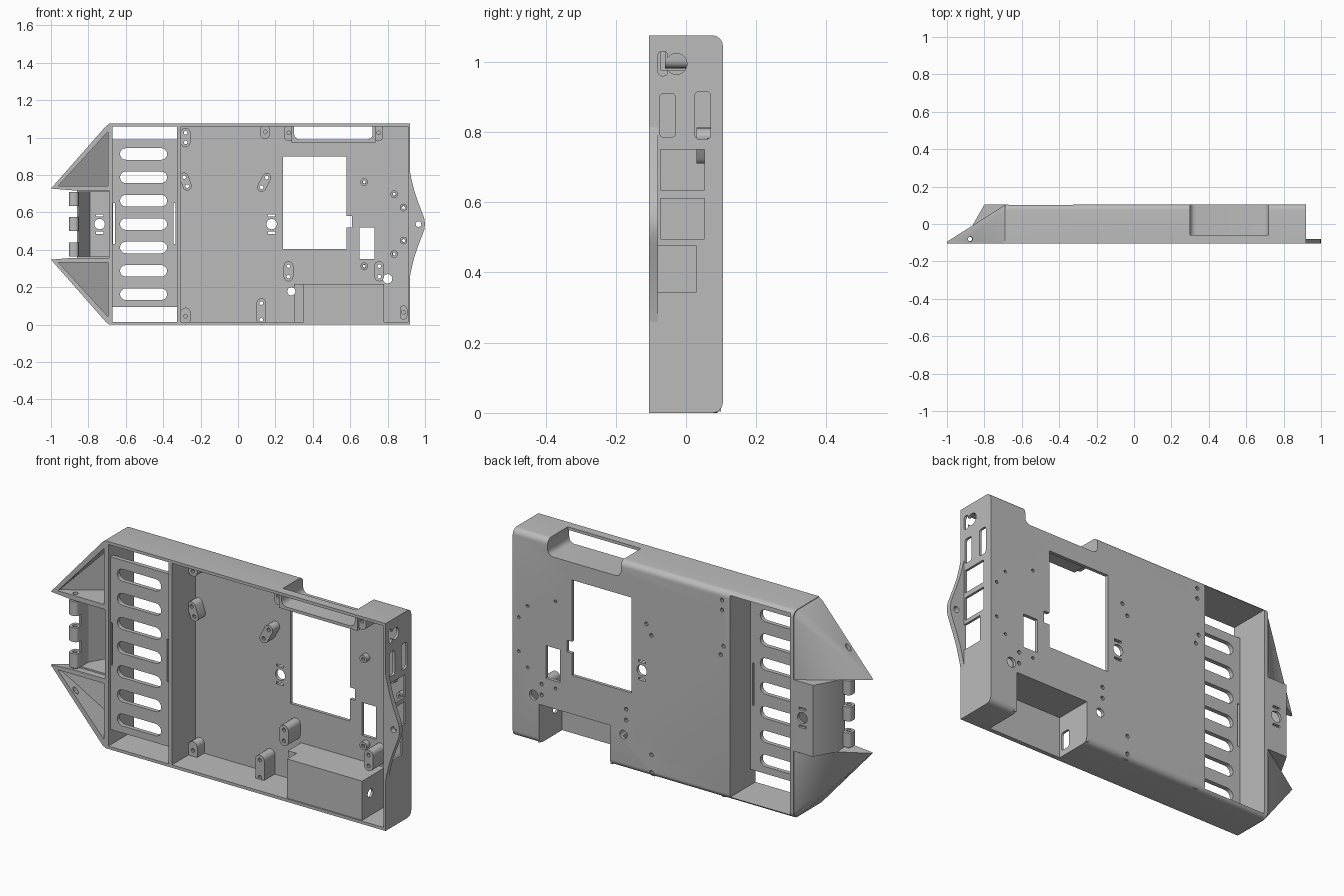
import bpy, bmesh, math
from mathutils import Vector

cube = bpy.data.objects.get("Cube")
if cube:
    bpy.data.objects.remove(cube)

grey = bpy.data.materials.new("plain grey")
grey.use_nodes = True
grey.diffuse_color = (0.5, 0.5, 0.5, 1)
grey.node_tree.nodes["Principled BSDF"].inputs["Base Color"].default_value = (0.5, 0.5, 0.5, 1)

F, B, MID = -0.105, 0.105, 0.5375   # front, back, mid height


def make(name, bm):
    bmesh.ops.recalc_face_normals(bm, faces=bm.faces)
    me = bpy.data.meshes.new(name)
    bm.to_mesh(me)
    bm.free()
    me.materials.append(grey)
    ob = bpy.data.objects.new(name, me)
    bpy.context.scene.collection.objects.link(ob)
    return ob


def prism(name, pts, axis, a, b):
    """Extrude a 2D outline along one axis from a to b."""
    place = {"x": lambda u, v, t: (t, u, v),
             "y": lambda u, v, t: (u, t, v),
             "z": lambda u, v, t: (u, v, t)}[axis]
    bm = bmesh.new()
    lo = [bm.verts.new(place(u, v, a)) for u, v in pts]
    hi = [bm.verts.new(place(u, v, b)) for u, v in pts]
    bm.faces.new(lo)
    bm.faces.new(hi[::-1])
    n = len(pts)
    for i in range(n):
        j = (i + 1) % n
        bm.faces.new((lo[i], lo[j], hi[j], hi[i]))
    return make(name, bm)


def hull(name, pts):
    bm = bmesh.new()
    for p in pts:
        bm.verts.new(p)
    bmesh.ops.convex_hull(bm, input=bm.verts)
    return make(name, bm)


def rect(u0, u1, v0, v1, r=0.0, steps=5):
    if r == 0:
        return [(u0, v0), (u1, v0), (u1, v1), (u0, v1)]
    pts = []
    for k, (cu, cv) in enumerate([(u1 - r, v1 - r), (u0 + r, v1 - r),
                                  (u0 + r, v0 + r), (u1 - r, v0 + r)]):
        for s in range(steps + 1):
            t = math.pi / 2 * (k + s / steps)
            pts.append((cu + r * math.cos(t), cv + r * math.sin(t)))
    return pts


def circle(u, v, r, n=20):
    return [(u + r * math.cos(2 * math.pi * i / n), v + r * math.sin(2 * math.pi * i / n))
            for i in range(n)]


def capsule(u, v, du, dv, r, n=8):
    """Pill outline between centre - (du, dv) and centre + (du, dv)."""
    a = math.atan2(dv, du)
    return [(u + s * du + r * math.cos(a + t), v + s * dv + r * math.sin(a + t))
            for s, base in ((1, -math.pi / 2), (-1, math.pi / 2))
            for t in [base + math.pi * i / n for i in range(n + 1)]]


def box(name, x0, x1, y0, y1, z0, z1):
    return prism(name, rect(x0, x1, z0, z1), "y", y0, y1)


def through(pts, y0=-0.3, y1=0.3):
    return prism("cutter", pts, "y", y0, y1)


def cut(ob, cutters):
    for c in cutters:
        c.hide_render = True
        m = ob.modifiers.new("cut", "BOOLEAN")
        m.operation, m.solver, m.object = "DIFFERENCE", "EXACT", c
    me = bpy.data.meshes.new_from_object(ob.evaluated_get(bpy.context.evaluated_depsgraph_get()))
    ob.modifiers.clear()
    ob.data = me
    for c in cutters:
        bpy.data.objects.remove(c)


def keyhole(x):
    """Round hole with a short slot above and below."""
    return [through(circle(x, MID, 0.028), 0.03)] + [
        through(rect(x - 0.02, x + 0.02, MID + d - 0.006, MID + d + 0.006), 0.03)
        for d in (-0.046, 0.046)]


# Fixing points: x, z, half-spread x, half-spread z, pill radius, front face y
bosses = [(-0.28, 1.0, 0, 0.026, 0.026, 0.03), (0.145, 1.03, 0, 0.012, 0.026, 0.03),
          (-0.28, 0.765, -0.008, 0.024, 0.024, 0.03), (0.14, 0.76, 0.014, 0.026, 0.024, 0.03),
          (0.27, 0.285, 0, 0.028, 0.026, -0.01), (0.755, 0.285, 0, 0.028, 0.026, -0.01),
          (-0.28, 0.045, 0, 0.02, 0.026, 0.03), (0.125, 0.07, 0, 0.045, 0.026, 0.0),
          (0.272, 1.025, 0, 0.02, 0.024, -0.06), (0.752, 1.025, 0, 0.02, 0.024, -0.06),
          (0.885, 0.065, 0, 0.018, 0.02, 0.03)]
posts = [(0.675, 0.225), (0.835, 0.16), (0.885, 0.088)]

# Tray body: rounded back edges, hollow front, open channel on the vent side
arc = [(B - 0.03 + 0.03 * math.sin(t), 0.03 - 0.03 * math.cos(t))
       for t in [math.pi / 2 * i / 6 for i in range(7)]]
outline = [(F, 0)] + arc + [(y, 2 * MID - z) for y, z in arc[::-1]] + [(F, 2 * MID)]
body = prism("tray_body", outline, "x", -0.69, 0.92)
cutters = [box("cutter", -0.305, 0.908, -0.3, 0.088, 0.015, 1.06),
           box("cutter", -0.67, -0.325, -0.3, 0.3, 0.015, 1.06),
           through(rect(0.24, 0.58, 0.405, 0.90)), through(rect(0.57, 0.61, 0.52, 0.58)),
           through(rect(0.65, 0.73, 0.35, 0.52)),
           through(circle(0.80, 0.245, 0.025)), through(circle(0.285, 0.178, 0.022)),
           through(rect(0.30, 0.72, 0.99, 1.3, 0.03), -0.06),
           box("cutter", 0.362, 0.768, -0.083, 0.3, -0.2, 0.205)] + keyhole(0.18)
# Connector openings in the side wall
ports = [circle(-0.027, 0.994, 0.03), rect(-0.08, -0.052, 0.96, 1.03, 0.012),
         rect(-0.075, -0.03, 0.785, 0.91, 0.012), rect(0.025, 0.07, 0.78, 0.915, 0.012),
         rect(-0.073, 0.053, 0.635, 0.75), rect(-0.073, 0.053, 0.495, 0.61),
         rect(-0.08, 0.03, 0.345, 0.475)]
cutters += [prism("cutter", p, "x", 0.85, 1.0) for p in ports]
for x, z, dx, dz, r, y in bosses:
    cutters += [through(circle(x + s * dx, z + s * dz, 0.01, 10)) for s in (-1, 1)
                if dz > 0.022 and y > -0.05]
cutters += [through(circle(x, MID + s * d, 0.008, 10)) for x, d in posts for s in (-1, 1)]
cut(body, cutters)

# Screw bosses and round posts on the back plate
for x, z, dx, dz, r, y in bosses:
    ob = prism("screw_boss", capsule(x, z, dx, dz, r), "y", y, 0.09)
    ends = (-1, 1) if dz > 0.022 else (0,)
    cut(ob, [through(circle(x + s * dx, z + s * dz, 0.01, 10)) for s in ends])
for x, d in posts:
    for s in (-1, 1):
        ob = prism("round_post", circle(x, MID + s * d, 0.02), "y", 0.06, 0.09)
        cut(ob, [through(circle(x, MID + s * d, 0.009, 10))])

# Liner around the top recess
liner = box("top_recess_liner", 0.285, 0.735, -0.072, 0.095, 0.975, 1.065)
cut(liner, [through(rect(0.30, 0.72, 0.99, 1.3, 0.03))])

# Box around the bottom recess, with side openings, and its step
bay = box("bottom_bay", 0.35, 0.78, -0.097, 0.1, 0.004, 0.218)
cut(bay, [box("cutter", 0.362, 0.768, -0.083, 0.3, -0.2, 0.205),
          prism("cutter", circle(-0.03, 0.13, 0.022), "x", 0.7, 0.85),
          prism("cutter", rect(-0.07, -0.02, 0.03, 0.12, 0.01), "x", 0.3, 0.4)])
step = box("bay_step", 0.30, 0.355, -0.02, 0.095, 0.01, 0.218)
cut(step, [through(circle(0.285, 0.178, 0.022))])

# Slotted vent panel
panel = box("vent_panel", -0.68, -0.307, -0.088, -0.066, 0.095, 0.99)
cutters = [through(capsule(-0.505, MID + 0.125 * i, 0.095, 0, 0.031)) for i in range(-3, 4)]
cutters += [through(rect(x - 0.005, x + 0.005, 0.43, 0.65)) for x in (-0.662, -0.34)]
cut(panel, cutters)

# Pointed hollow corners, mirrored about mid height
for name, s in (("upper_corner_wedge", 1), ("lower_corner_wedge", -1)):
    def flip(pts):
        return [Vector((x, y, MID + s * d)) for x, y, d in pts]
    wedge = hull(name, flip([
        (-1, F, 0.19), (-1, -0.095, 0.19), (-0.705, F, 0.525), (-0.685, F, 0.5375),
        (-0.685, F, 0.18), (-0.88, F, 0.18), (-0.685, 0.105, 0.18), (-0.685, 0.105, 0.5075),
        (-0.685, 0.096, 0.529), (-0.685, 0.075, 0.5375), (-0.705, 0.06, 0.525)]))
    cavity = hull("cutter", flip([
        (-0.96, -0.2, 0.205), (-0.96, -0.09, 0.205), (-0.695, -0.2, 0.495),
        (-0.695, -0.2, 0.205), (-0.695, 0.085, 0.205), (-0.695, 0.06, 0.495)]))
    cut(wedge, [cavity, prism("cutter", circle(-0.875, -0.08, 0.013), "z", -0.2, 1.3)])

# Centre pocket with sloped end and keyhole
pocket = prism("centre_pocket", [(-0.68, -0.07), (-0.68, 0.104), (-0.8, 0.104),
                                 (-0.862, -0.005), (-0.862, -0.07)], "z", MID - 0.185, MID + 0.185)
inner = prism("cutter", [(-0.69, -0.2), (-0.69, 0.09), (-0.792, 0.09),
                         (-0.85, -0.01), (-0.85, -0.2)], "z", MID - 0.172, MID + 0.172)
cut(pocket, [inner] + keyhole(-0.74))

# Hinge knuckles on the pocket end
for d in (-0.135, 0, 0.135):
    knuckle = prism("hinge_knuckle", rect(-0.904, -0.852, F, -0.05, 0.02), "z",
                    MID + d - 0.037, MID + d + 0.037)
    cut(knuckle, [prism("cutter", circle(-0.878, -0.08, 0.012), "z", 0, 1.1)])

# Curved mounting ear on the side
half = [(0.912, 0.32), (0.925, 0.25), (0.942, 0.18), (0.962, 0.12), (0.985, 0.06), (0.996, 0.03)]
ear = prism("mounting_ear", [(x, MID + d) for x, d in half] + [(1.0, MID)]
            + [(x, MID - d) for x, d in half[::-1]], "y", F, -0.08)
cut(ear, [through(circle(0.965, MID, 0.015))])

# Smooth the rounded surfaces, keep edges crisp
for ob in bpy.context.scene.collection.objects:
    if ob.type == "MESH":
        ob.data.shade_smooth()
        ob.data.set_sharp_from_angle(angle=math.radians(30))
